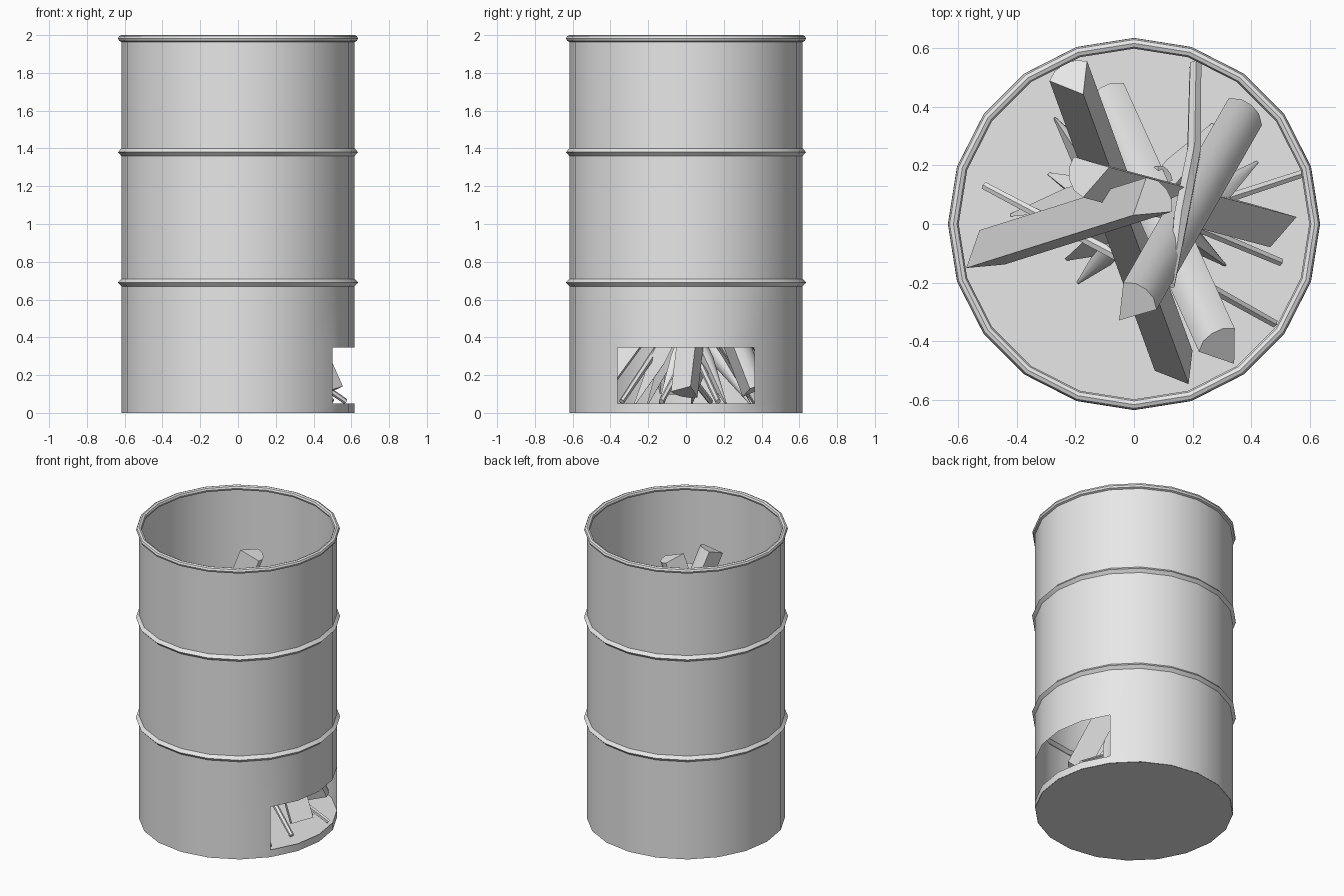
import bpy, bmesh, math
from mathutils import Vector

cube = bpy.data.objects.get("Cube")
if cube:
    bpy.data.objects.remove(cube)

GREY = (0.8, 0.8, 0.8, 1)
grey = bpy.data.materials.new("plain_grey")
grey.use_nodes = True
grey.diffuse_color = GREY
for node in grey.node_tree.nodes:
    if node.type == 'BSDF_PRINCIPLED':
        node.inputs["Base Color"].default_value = GREY

SIDES = 20
RADIUS = 0.617


def finish(name, bm):
    """Turn a bmesh into a shaded object."""
    mesh = bpy.data.meshes.new(name)
    bm.to_mesh(mesh)
    bm.free()
    mesh.materials.append(grey)
    obj = bpy.data.objects.new(name, mesh)
    bpy.context.collection.objects.link(obj)
    bpy.ops.object.select_all(action='DESELECT')
    obj.select_set(True)
    bpy.context.view_layer.objects.active = obj
    bpy.ops.object.shade_smooth_by_angle(angle=math.radians(35))
    return obj


def revolve(name, profile, closed=False, skip=None):
    """Spin a (radius, height) profile around z, leaving out skipped faces."""
    bm = bmesh.new()
    rings = []
    for r, z in profile:
        rings.append([bm.verts.new((r * math.cos(math.tau * i / SIDES),
                                    r * math.sin(math.tau * i / SIDES), z))
                      for i in range(SIDES)])
    count = len(rings) if closed else len(rings) - 1
    for k in range(count):
        low, high = rings[k], rings[(k + 1) % len(rings)]
        for i in range(SIDES):
            if skip and skip(k, i):
                continue
            j = (i + 1) % SIDES
            bm.faces.new((low[i], low[j], high[j], high[i]))
    return finish(name, bm)


def disc(name, z, up):
    bm = bmesh.new()
    bmesh.ops.create_circle(bm, cap_ends=True, segments=SIDES, radius=RADIUS - 0.001)
    # Align a corner with the x axis, like the wall
    first = min(bm.verts, key=lambda v: abs(math.atan2(v.co.y, v.co.x)))
    turn = -math.atan2(first.co.y, first.co.x)
    for v in bm.verts:
        a = math.atan2(v.co.y, v.co.x) + turn
        v.co = ((RADIUS - 0.001) * math.cos(a), (RADIUS - 0.001) * math.sin(a), z)
    bm.normal_update()
    for f in bm.faces:
        if (f.normal.z > 0) != up:
            f.normal_flip()
    return finish(name, bm)


# Barrel wall with two raised hoops; the fire door is left open on +x
wall = [(RADIUS, 0), (RADIUS, 0.05), (RADIUS, 0.345)]
for z in (0.69, 1.38):
    wall += [(RADIUS, z - 0.02), (RADIUS + 0.019, z), (RADIUS, z + 0.02)]
wall.append((RADIUS, 1.982))
revolve("barrel_wall", wall, skip=lambda k, i: k == 1 and (i < 2 or i >= SIDES - 2))

# Rolled rim
rim = [(RADIUS + 0.018 * math.cos(math.tau * k / 8),
        1.982 + 0.018 * math.sin(math.tau * k / 8)) for k in range(8)]
revolve("barrel_rim", rim, closed=True)

# Underside and raised floor
disc("barrel_bottom", 0.0, False)
disc("barrel_floor", 0.045, True)


def stick(name, points, sizes, section, roll=0):
    """Sweep a polar section (angle, distance) along a path."""
    points = [Vector(p) for p in points]
    d = (points[-1] - points[0]).normalized()
    u = d.cross(Vector((0, 0, 1))).normalized()
    v = u.cross(d)
    bm = bmesh.new()
    rings = []
    for p, s in zip(points, sizes):
        rings.append([bm.verts.new(p + s * r * (v * math.cos(math.radians(a + roll))
                                                + u * math.sin(math.radians(a + roll))))
                      for a, r in section])
    n = len(section)
    for low, high in zip(rings, rings[1:]):
        for i in range(n):
            bm.faces.new((low[i], low[(i + 1) % n], high[(i + 1) % n], high[i]))
    bm.faces.new(rings[0])
    bm.faces.new(rings[-1])
    bmesh.ops.recalc_face_normals(bm, faces=bm.faces)
    return finish(name, bm)


WEDGE = [(0, 1.0), (115, 0.95), (147, 0.85), (180, 0.8), (213, 0.85), (245, 0.95)]
ROUND = [(a, 1.0) for a in range(0, 360, 60)]

# Split logs leaning together: base, top, roll
logs = [
    ((-0.51, -0.10, 0.12), (0.06, 0.08, 1.80), 20),
    ((0.36, 0.36, 0.12), (0.00, -0.27, 1.74), 170),
    ((0.15, -0.49, 0.12), (-0.21, 0.50, 1.47), 10),
    ((-0.08, 0.42, 0.10), (0.30, -0.42, 1.50), 190),
    ((0.48, 0.00, 0.11), (-0.16, 0.17, 1.55), 30),
]
for n, (base, top, roll) in enumerate(logs, 1):
    stick(f"split_log_{n}", [base, top], [0.085, 0.085], WEDGE, roll)

# Short wedges of kindling with pointed feet: foot, head
wedges = [
    ((-0.42, 0.03), (0.10, 0.16)),
    ((0.27, 0.34), (-0.04, -0.05)),
    ((-0.27, 0.36), (-0.05, 0.05)),
    ((-0.19, -0.20), (0.08, 0.06)),
    ((0.42, 0.21), (0.10, -0.05)),
    ((0.31, -0.14), (0.02, 0.08)),
    ((-0.29, 0.17), (0.02, 0.02)),
    ((-0.23, -0.12), (0.06, 0.03)),
    ((0.30, -0.27), (0.02, 0.02)),
]
for n, (foot, head) in enumerate(wedges, 1):
    a, b = Vector((*foot, 0.05)), Vector((*head, 0.62))
    stick(f"kindling_{n}", [a, a.lerp(b, 0.4), b], [0.006, 0.05, 0.045], WEDGE, 40 * n)

# Thin straight twigs lying low against the pile
twigs = [
    ((-0.51, 0.13), (0.02, -0.15)),
    ((0.57, 0.17), (0.05, 0.0)),
    ((0.50, -0.13), (0.02, 0.07)),
    ((0.48, -0.34), (0.05, -0.10)),
]
for n, (foot, head) in enumerate(twigs, 1):
    stick(f"twig_{n}", [(*foot, 0.06), (*head, 0.42)], [0.015, 0.02], ROUND)

# Long bent branch across the top of the pile
stick("bent_branch", [(0.21, 0.54, 0.06), (0.205, 0.25, 0.65), (0.16, 0.02, 1.2),
                      (0.13, -0.21, 1.5)], [0.022, 0.026, 0.028, 0.01], ROUND)
